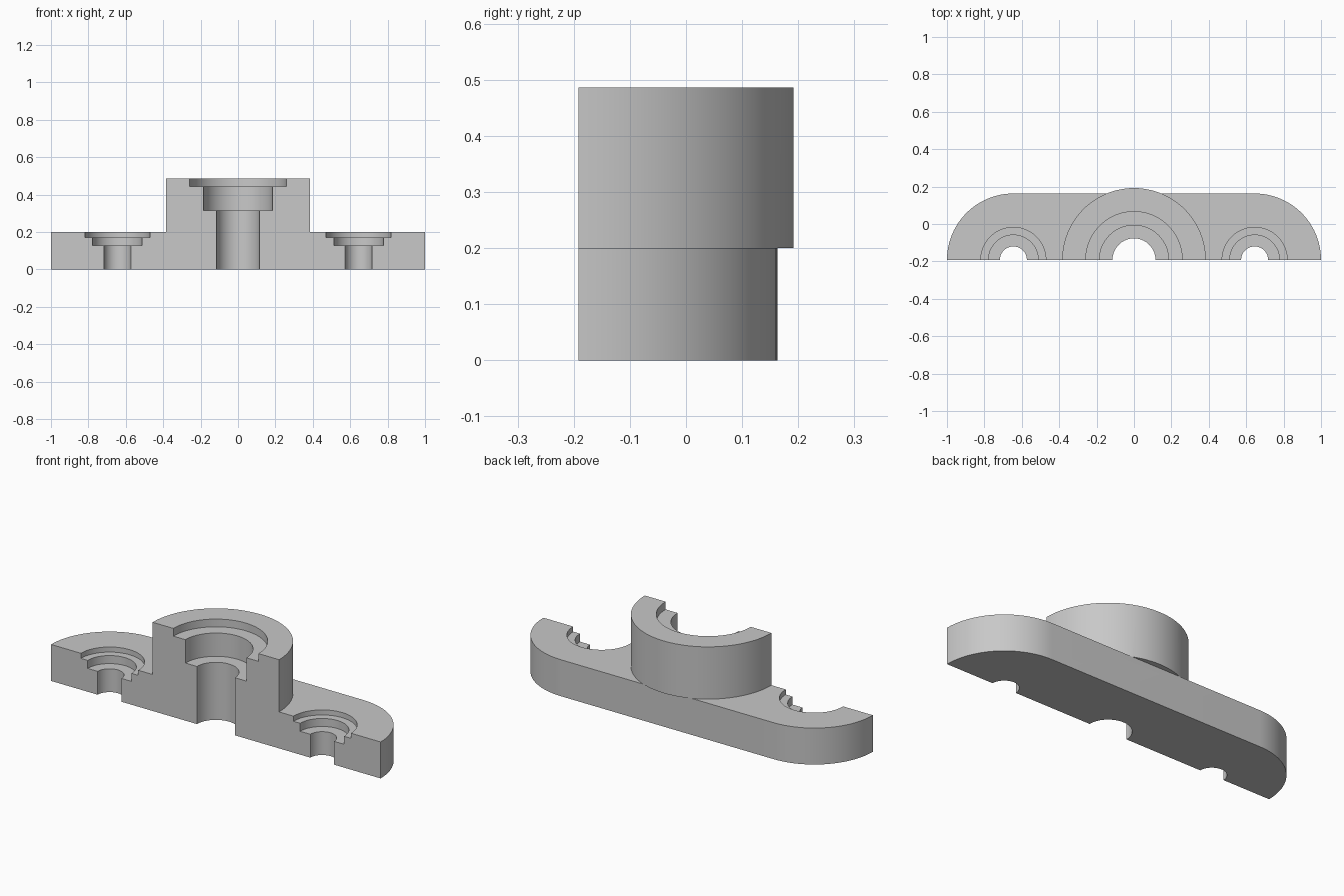
import bpy, bmesh
from math import pi, cos, sin, radians

FRONT = -0.192          # flat sectioned face
PLATE_TOP, TOP = 0.2, 0.4865
SIDE_X = 0.645
SEGMENTS = 48           # per half circle

if "Cube" in bpy.data.objects:
    bpy.data.objects.remove(bpy.data.objects["Cube"], do_unlink=True)

grey = bpy.data.materials.new("light_grey")
grey.use_nodes = True
grey.diffuse_color = (0.58, 0.58, 0.58, 1)
grey.node_tree.nodes["Principled BSDF"].inputs["Base Color"].default_value = grey.diffuse_color


def make_object(name, bm):
    bmesh.ops.recalc_face_normals(bm, faces=bm.faces)
    mesh = bpy.data.meshes.new(name)
    bm.to_mesh(mesh)
    bm.free()
    mesh.materials.append(grey)
    obj = bpy.data.objects.new(name, mesh)
    bpy.context.collection.objects.link(obj)
    return obj


def arc(cx, radius, start, end, steps):
    angles = [start + (end - start) * i / steps for i in range(steps + 1)]
    return [(cx + radius * cos(a), FRONT + radius * sin(a)) for a in angles]


def prism(name, outline, z0, z1):
    bm = bmesh.new()
    face = bm.faces.new([bm.verts.new((x, y, z0)) for x, y in outline])
    top = bmesh.ops.extrude_face_region(bm, geom=[face])["geom"]
    bmesh.ops.translate(bm, vec=(0, 0, z1 - z0),
                        verts=[v for v in top if isinstance(v, bmesh.types.BMVert)])
    # extruding keeps the starting face only when it is a region border
    if not any(all(abs(v.co.z - z0) < 1e-6 for v in f.verts) for f in bm.faces):
        bm.faces.new([v for v in bm.verts if abs(v.co.z - z0) < 1e-6])
    return make_object(name, bm)


def stepped_cutter(name, cx, steps, top):
    """Lathe a stepped bore from (radius, upper height) pairs."""
    profile, z = [(0, -0.1)], -0.1
    for radius, upper in steps:
        profile += [(radius, z), (radius, upper)]
        z = upper
    profile += [(0, top)]
    bm = bmesh.new()
    verts = [bm.verts.new((cx + r, FRONT, h)) for r, h in profile]
    edges = [bm.edges.new(pair) for pair in zip(verts, verts[1:])]
    bmesh.ops.spin(bm, geom=verts + edges, cent=(cx, FRONT, 0), axis=(0, 0, 1),
                   angle=2 * pi, steps=2 * SEGMENTS)
    bmesh.ops.remove_doubles(bm, verts=bm.verts, dist=1e-5)
    return make_object(name, bm)


def boolean(target, other, operation):
    mod = target.modifiers.new(operation.lower(), 'BOOLEAN')
    mod.operation, mod.solver, mod.object = operation, 'EXACT', other
    bpy.context.view_layer.objects.active = target
    bpy.ops.object.modifier_apply(modifier=mod.name)
    bpy.data.objects.remove(other, do_unlink=True)


# Flange plate with quarter-round ends, and the central boss
half = SEGMENTS // 2
body = prism("flanged_boss_half",
             arc(SIDE_X, 0.355, 0, pi / 2, half) + arc(-SIDE_X, 0.355, pi / 2, pi, half),
             0, PLATE_TOP)
boss = prism("central_boss", arc(0, 0.384, 0, pi, SEGMENTS), PLATE_TOP, TOP)
boolean(body, boss, 'UNION')

# Stepped central bore and the two counterbored bolt holes
cutters = [stepped_cutter("bore_cutter", 0,
                          [(0.115, 0.316), (0.185, 0.444), (0.258, 0.6)], 0.6)]
for side, name in ((-1, "right_bolt_cutter"), (1, "left_bolt_cutter")):
    cutters.append(stepped_cutter(name, side * SIDE_X,
                                  [(0.072, 0.128), (0.133, 0.172), (0.174, 0.3)], 0.3))
for cutter in cutters:
    boolean(body, cutter, 'DIFFERENCE')

# Smooth round walls, crisp edges
bpy.ops.object.select_all(action='DESELECT')
body.select_set(True)
bpy.context.view_layer.objects.active = body
bpy.ops.object.shade_smooth_by_angle(angle=radians(30))
